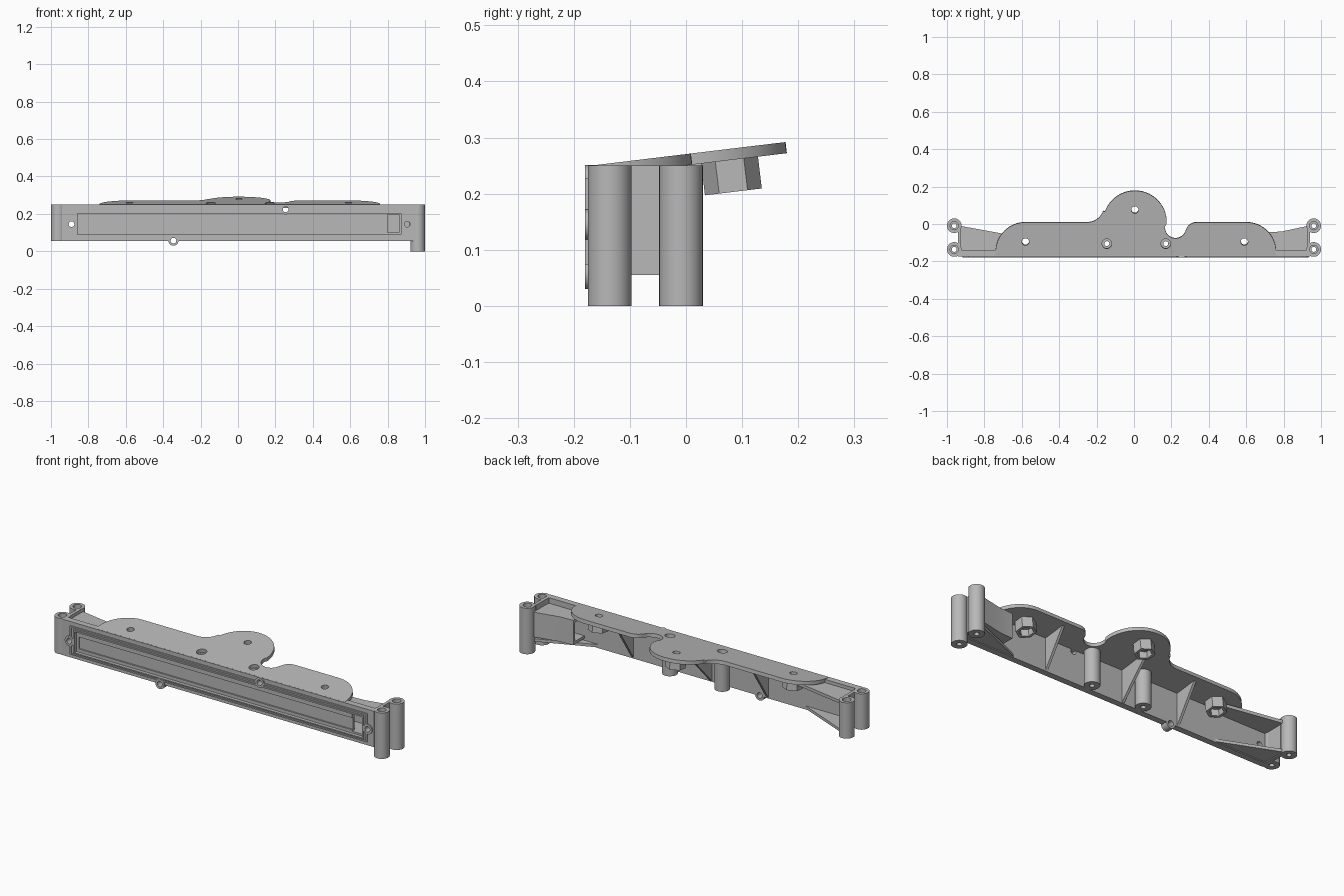
import bpy
import bmesh
from math import cos, sin, radians
from mathutils import Matrix, Vector

cube = bpy.data.objects.get("Cube")
if cube:
    bpy.data.objects.remove(cube, do_unlink=True)

grey = bpy.data.materials.new("plain grey")
grey.use_nodes = True
GREY = (0.48, 0.48, 0.48, 1)
grey.diffuse_color = GREY
grey.node_tree.nodes["Principled BSDF"].inputs["Base Color"].default_value = GREY


def arc(cx, cy, r, start, end, n=16):
    angles = [radians(start + (end - start) * i / n) for i in range(n + 1)]
    return [(cx + r * cos(a), cy + r * sin(a)) for a in angles]


def circle(cx, cy, r, n=32):
    return arc(cx, cy, r, 90, 450, n)[:-1]


def rect(x0, x1, y0, y1):
    return [(x0, y0), (x1, y0), (x1, y1), (x0, y1)]


def prism(name, pts, lo, hi, axis="z"):
    """Extrude a 2D outline between lo and hi along an axis."""
    place = {"x": lambda p, h: (h, p[0], p[1]),
             "y": lambda p, h: (p[0], h, p[1]),
             "z": lambda p, h: (p[0], p[1], h)}[axis]
    bm = bmesh.new()
    face = bm.faces.new([bm.verts.new(place(p, lo)) for p in pts])
    top = bmesh.ops.extrude_face_region(bm, geom=[face])["geom"]
    shift = Vector(place((0, 0), hi - lo))
    bmesh.ops.translate(bm, vec=shift, verts=[v for v in top if isinstance(v, bmesh.types.BMVert)])
    bmesh.ops.recalc_face_normals(bm, faces=bm.faces)
    mesh = bpy.data.meshes.new(name)
    bm.to_mesh(mesh)
    bm.free()
    mesh.materials.append(grey)
    obj = bpy.data.objects.new(name, mesh)
    bpy.context.collection.objects.link(obj)
    return obj


def cut(obj, *cutters):
    """Subtract cutters from a part, then discard them."""
    bpy.context.view_layer.objects.active = obj
    for c in cutters:
        mod = obj.modifiers.new("cut", "BOOLEAN")
        mod.operation, mod.solver, mod.object = "DIFFERENCE", "EXACT", c
        bpy.ops.object.modifier_apply(modifier=mod.name)
        bpy.data.objects.remove(c, do_unlink=True)
    return obj


FRONT, FACE, BACK = -0.18, -0.174, -0.14
BOTTOM, TOP = 0.055, 0.25

# Long front panel with a stepped recess, a slot and a window
screws = {"left": (0.905, 0.145), "right": (-0.89, 0.145),
          "upper": (0.255, 0.224), "lower": (-0.345, 0.057)}
panel = prism("front_panel", rect(-0.94, 0.94, BOTTOM, TOP), FACE, BACK, "y")
cut(panel,
    prism("recess", rect(-0.858, 0.872, 0.09, 0.203), -0.2, -0.162, "y"),
    prism("slot", rect(-0.845, 0.85, 0.107, 0.172), -0.2, -0.154, "y"),
    prism("window", rect(0.8, 0.86, 0.1, 0.198), -0.2, -0.1, "y"),
    *[prism("hole", circle(x, z, 0.015), -0.2, -0.1, "y") for x, z in screws.values()])

# Two raised rims around the recess
outer = prism("outer_rim", rect(-0.888, 0.902, 0.073, 0.228), FRONT, FACE, "y")
cut(outer, prism("inside", rect(-0.88, 0.894, 0.08, 0.22), -0.2, -0.15, "y"),
    *[prism("hole", circle(x, z, 0.02), -0.2, -0.1, "y") for x, z in screws.values()])
inner = prism("inner_rim", rect(-0.868, 0.88, 0.084, 0.211), FRONT, FACE, "y")
cut(inner, prism("inside", rect(-0.858, 0.872, 0.09, 0.203), -0.2, -0.15, "y"))

# Screw bosses on the panel
for side, (x, z) in screws.items():
    boss = prism(side + "_screw_boss", circle(x, z, 0.027), FRONT, BACK, "y")
    cut(boss, prism("hole", circle(x, z, 0.015), -0.2, -0.1, "y"))

# End posts, end walls and corner webs
for side, s, low in (("left", 1, 0.0), ("right", -1, BOTTOM)):
    for end, y in (("front", -0.136), ("rear", -0.009)):
        post = prism(f"{side}_{end}_post", circle(s * 0.961, y, 0.039), low, TOP)
        cut(post, prism("hole", circle(s * 0.961, y, 0.013), -0.1, 0.4),
            prism("counterbore", circle(s * 0.961, y, 0.022), 0.21, 0.4))
    prism(side + "_end_wall", rect(*sorted((s * 0.925, s * 0.942)), BACK, -0.03), BOTTOM, TOP)
    web = [(s * 0.93, BACK), (s * 0.93, -0.01), (s * 0.62, BACK)]
    prism(side + "_lower_web", web, 0.06, 0.075)
shelf = [(-0.93, BACK), (-0.93, -0.01), (-0.6, -0.07), (-0.6, BACK)]
prism("right_upper_shelf", shelf, 0.215, 0.232)

# Hollow housing behind the window, open toward the middle
housing_shape = [(0.71, BACK), (0.71, -0.045), (0.79, -0.04), (0.93, -0.01), (0.93, BACK)]
housing = prism("window_housing", housing_shape, 0.085, 0.22)
cut(housing, prism("cavity", rect(0.6, 0.915, -0.15, -0.06), 0.1, 0.203))

# Tilted top flange with a round bump and a notch
tilt = (Matrix.Translation((0, -0.17, TOP)) @ Matrix.Rotation(radians(6.9), 4, "X")
        @ Matrix.Translation((0, 0.17, 0)))
outline = ([(-0.74, -0.168)] + arc(-0.58, -0.15, 0.16, 180, 90)
           + arc(-0.25, 0.1, 0.09, -90, -19, 10) + arc(0.005, 0.01, 0.17, 160, -3, 32)
           + arc(0.222, -0.02, 0.056, 170, 345, 20) + arc(0.335, -0.05, 0.06, 160, 90, 8)
           + arc(0.6, -0.15, 0.16, 90, 0) + [(0.76, -0.168)])
nuts = {"left": (0.59, -0.095), "right": (-0.58, -0.095), "middle": (0.005, 0.077)}
pillars = {"left": (0.17, -0.105), "right": (-0.145, -0.105)}
flange = prism("top_flange", outline, -0.02, 0)
cut(flange, *[prism("hole", circle(x, y, 0.019), -0.1, 0.1) for x, y in nuts.values()],
    *[prism("hole", circle(x, y, 0.026), -0.1, 0.1) for x, y in pillars.values()])
flange.data.transform(tilt)

# Hexagonal nut pockets under the flange
for side, (x, y) in nuts.items():
    pocket = prism(side + "_nut_pocket", circle(x, y, 0.051, 6), -0.077, -0.019)
    cut(pocket, prism("hole", circle(x, y, 0.019), -0.2, 0.1),
        prism("socket", circle(x, y, 0.036, 6), -0.2, -0.04))
    pocket.data.transform(tilt)

# Screw pillars under the flange
for side, (x, y) in pillars.items():
    pillar = prism(side + "_pillar", circle(x, y, 0.039), BOTTOM, 0.24)
    cut(pillar, prism("hole", circle(x, y, 0.013), -0.1, 0.4),
        prism("counterbore", circle(x, y, 0.026), 0.2, 0.4))

# Triangular ribs bracing the flange
for side, x, reach in (("left", 0.42, -0.01), ("middle", -0.05, 0.055), ("right", -0.39, -0.01)):
    rib = [(BACK, 0.06), (BACK, 0.24), (reach, 0.26 + 0.12 * reach)]
    prism(side + "_rib", rib, x - 0.007, x + 0.007, "x")

# Smooth round walls while keeping edges crisp
bpy.ops.object.select_all(action="DESELECT")
for obj in bpy.context.collection.objects:
    if obj.type == "MESH" and grey.name in obj.data.materials:
        obj.select_set(True)
        bpy.context.view_layer.objects.active = obj
bpy.ops.object.shade_smooth_by_angle(angle=radians(30))
